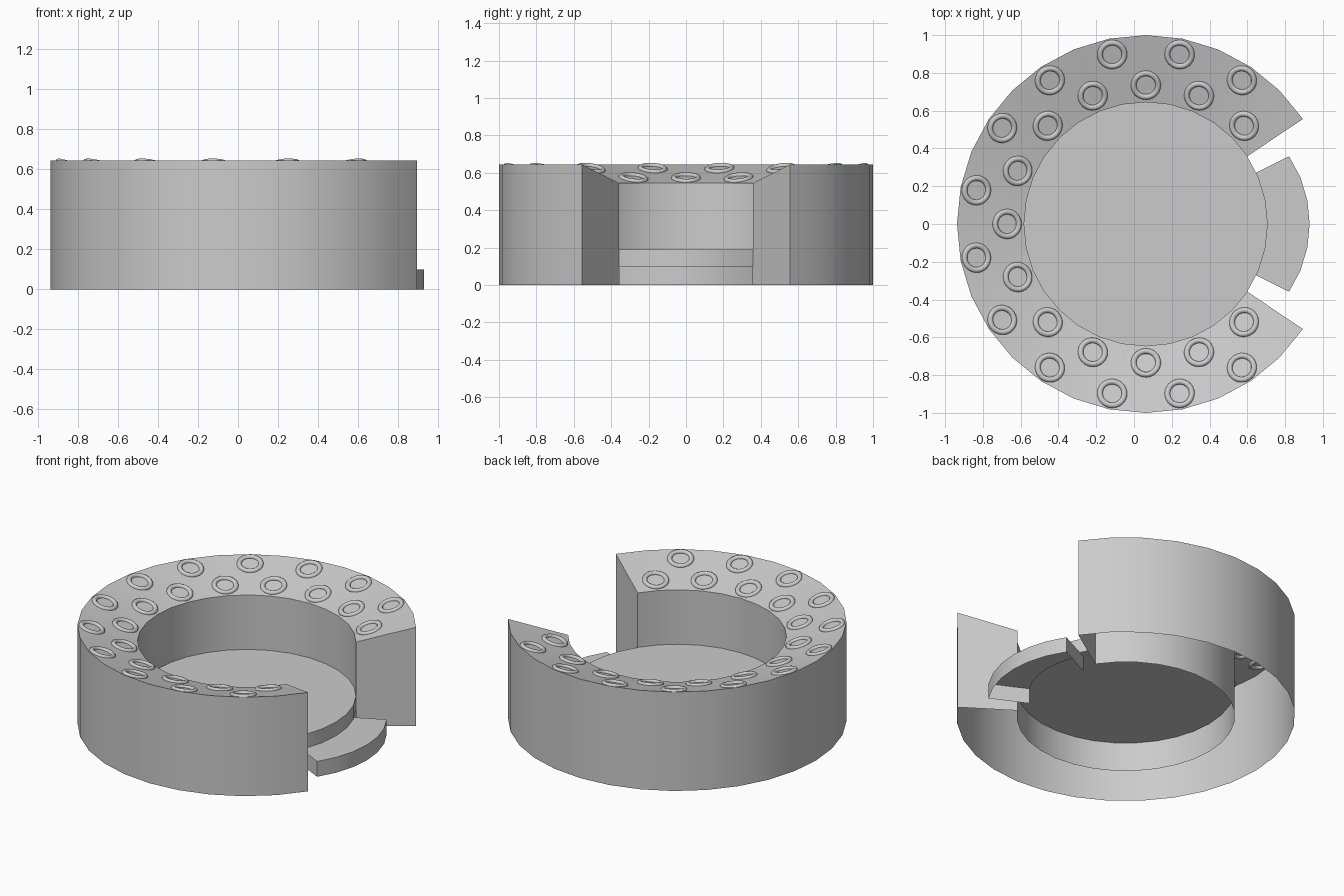
import bpy, bmesh, math
from mathutils import Matrix, Vector

if "Cube" in bpy.data.objects:
    bpy.data.objects.remove(bpy.data.objects["Cube"])

CX = 0.063                      # common ring centre
STEP = math.radians(11.25)      # 32-sided circles
R_OUT, R_IN, Z_OUT, Z_IN = 1.0, 0.645, 0.645, 0.545
Z_FLOOR, Z_STEP = 0.19, 0.10


def arc(radius, z, first, last, shift=0.0):
    return [(CX + shift + radius * math.cos(i * STEP), radius * math.sin(i * STEP), z)
            for i in range(first, last + 1)]


def finish(name, bm):
    bmesh.ops.remove_doubles(bm, verts=bm.verts, dist=1e-5)
    bmesh.ops.recalc_face_normals(bm, faces=bm.faces)
    mesh = bpy.data.meshes.new(name)
    bm.to_mesh(mesh)
    bm.free()
    ob = bpy.data.objects.new(name, mesh)
    bpy.context.collection.objects.link(ob)
    bpy.ops.object.select_all(action='DESELECT')
    ob.select_set(True)
    bpy.context.view_layer.objects.active = ob
    bpy.ops.object.shade_smooth_by_angle(angle=math.radians(30))
    return ob


def skin(bm, rows, caps=False):
    """Join point rows into quad strips; optionally close both ends."""
    vs = [[bm.verts.new(p) for p in row] for row in rows]
    for a, b in zip(vs, vs[1:]):
        for i in range(len(a) - 1):
            bm.faces.new((a[i], a[i + 1], b[i + 1], b[i]))
    if caps:
        bm.faces.new([r[0] for r in vs])
        bm.faces.new([r[-1] for r in vs][::-1])


# C-shaped body, sloped top, open underneath
bm = bmesh.new()
skin(bm, [arc(R_OUT, 0, 3, 29), arc(R_OUT, Z_OUT, 3, 29),
          arc(R_IN, Z_IN, 3, 29), arc(R_IN, 0, 3, 29)], caps=True)
finish("ring_body", bm)

# Floor disc with a riser across the opening
bm = bmesh.new()
bm.faces.new([bm.verts.new(p) for p in arc(R_IN, Z_FLOOR, 0, 31)])
skin(bm, [arc(R_IN, Z_STEP, -3, 3), arc(R_IN, Z_FLOOR, -3, 3)])
finish("floor", bm)

# Entry step: outer wall, top and end panels, open underneath
bm = bmesh.new()
skin(bm, [arc(0.645, 0, -3, 3, 0.222), arc(0.645, Z_STEP, -3, 3, 0.222),
          arc(0.446, Z_STEP, -3, 3, 0.164)])
for s in (-3, 3):
    o = Vector(arc(0.645, 0, s, s, 0.222)[0])
    i = Vector(arc(0.446, 0, s, s, 0.164)[0])
    up = Vector((0, 0, Z_STEP))
    bm.faces.new([bm.verts.new(p) for p in (o, i, i + up, o + up)])
finish("entry_step", bm)

# Round rims set into the sloped top, in two staggered rows
tilt = math.atan2(Z_OUT - Z_IN, R_OUT - R_IN)
bpy.ops.mesh.primitive_torus_add(major_radius=0.065, minor_radius=0.015,
                                 major_segments=28, minor_segments=10)
first = bpy.context.object
bpy.ops.object.shade_smooth()
spots = [(0.915, 5 + 2 * k) for k in range(12)] + [(0.735, 4 + 2 * k) for k in range(13)]
for n, (r, i) in enumerate(spots):
    ob = first if n == 0 else first.copy()
    if n:
        bpy.context.collection.objects.link(ob)
    ob.name = f"seat_rim_{n + 1}"
    z = Z_IN + (r - R_IN) * math.tan(tilt)
    ob.matrix_world = (Matrix.Translation((CX, 0, 0)) @ Matrix.Rotation(i * STEP, 4, 'Z')
                       @ Matrix.Translation((r, 0, z)) @ Matrix.Rotation(-tilt, 4, 'Y'))
